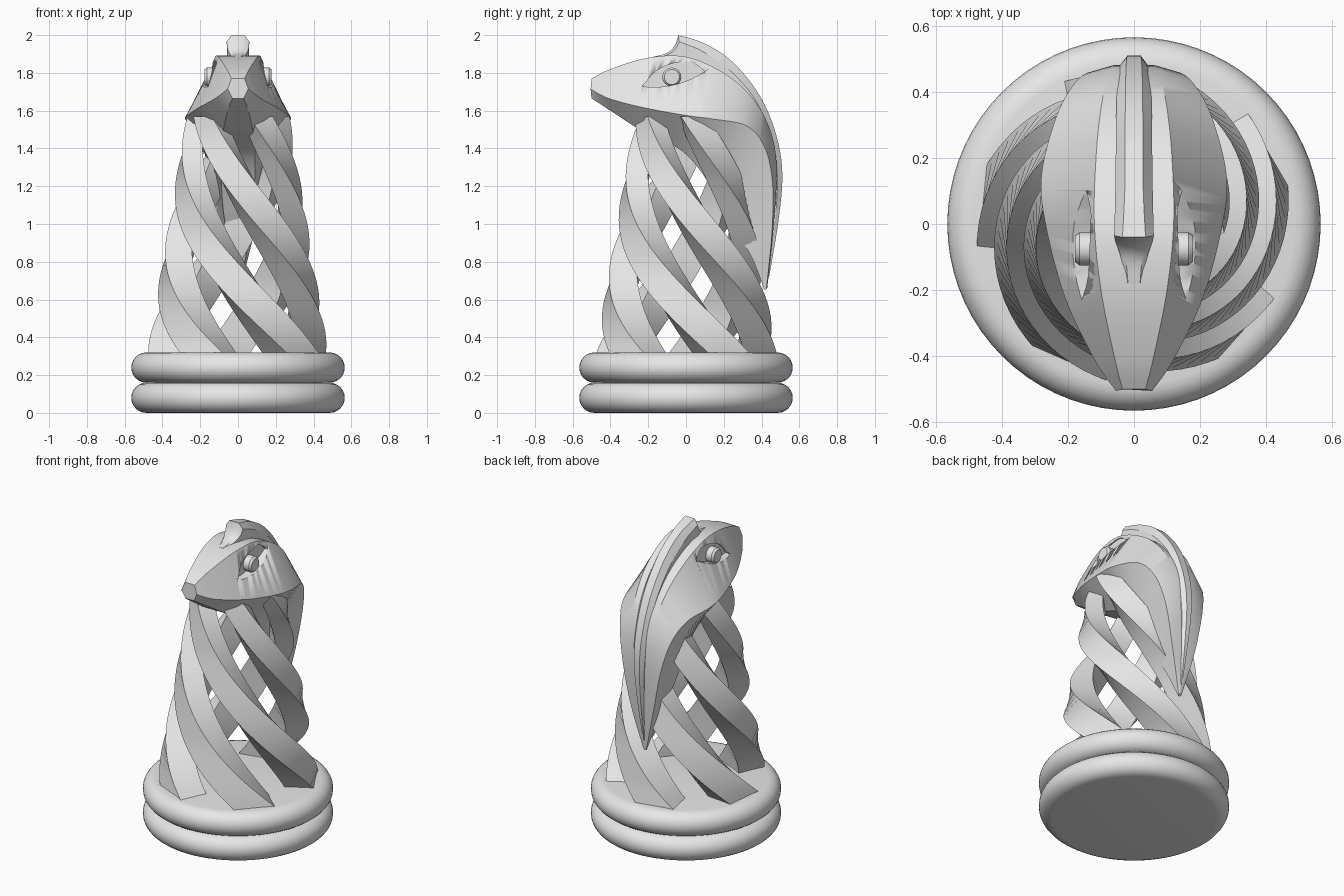
import bpy, bmesh, math
from mathutils import Vector

grey = bpy.data.materials.new("light_grey")
grey.diffuse_color = (0.8, 0.8, 0.8, 1)


def finish(bm, name, angle=30):
    """Turn a bmesh into a shaded object."""
    bmesh.ops.recalc_face_normals(bm, faces=bm.faces)
    me = bpy.data.meshes.new(name)
    bm.to_mesh(me)
    bm.free()
    me.materials.append(grey)
    ob = bpy.data.objects.new(name, me)
    bpy.context.collection.objects.link(ob)
    bpy.ops.object.select_all(action='DESELECT')
    ob.select_set(True)
    bpy.context.view_layer.objects.active = ob
    bpy.ops.object.shade_smooth_by_angle(angle=math.radians(angle))
    return ob


def loft(rings, name, angle=30):
    """Skin closed rings of points and cap both ends."""
    bm = bmesh.new()
    vs = [[bm.verts.new(p) for p in r] for r in rings]
    n = len(vs[0])
    for a, b in zip(vs, vs[1:]):
        for i in range(n):
            j = (i + 1) % n
            bm.faces.new((a[i], a[j], b[j], b[i]))
    bm.faces.new(vs[0])
    bm.faces.new(vs[-1])
    return finish(bm, name, angle)


def smooth(rows, steps=6):
    """Catmull-Rom interpolation through rows of numbers."""
    out = []
    for k in range(len(rows) - 1):
        p0, p1 = rows[max(k - 1, 0)], rows[k]
        p2, p3 = rows[k + 1], rows[min(k + 2, len(rows) - 1)]
        for s in range(steps):
            t = s / steps
            out.append([0.5 * (2 * b + (c - a) * t + (2 * a - 5 * b + 4 * c - d) * t * t
                               + (3 * b - a - 3 * c + d) * t ** 3)
                        for a, b, c, d in zip(p0, p1, p2, p3)])
    return out + [list(rows[-1])]


def mirrored_ring(row):
    """Row of (half width, y, z) triples -> ring symmetric about x = 0."""
    pts = [tuple(row[i:i + 3]) for i in range(0, len(row), 3)]
    return pts + [(-x, y, z) for x, y, z in reversed(pts)]


# Base: two stacked discs with fully rounded rims
for name, z0 in (("base_lower", 0.0), ("base_upper", 0.16)):
    prof = [(0.485 + 0.08 * math.sin(a), z0 + 0.08 - 0.08 * math.cos(a))
            for a in (math.pi * i / 12 for i in range(13))]
    loft([[(r * math.cos(t), r * math.sin(t), z) for t in (math.tau * k / 72 for k in range(72))]
          for r, z in prof], name)

# Five twisted, tapering bars
for k in range(5):
    rings = []
    for i in range(33):
        z = 0.31 + 1.26 * i / 32
        s = 1 - 0.344 * (z - 0.32)
        a = math.radians(173 + 72 * k - 131 * (z - 0.32))
        d = Vector((math.cos(a), math.sin(a), 0))
        t = Vector((-d.y, d.x, 0))
        rings.append([d * u * s + t * v * s + Vector((0, 0, z))
                      for u, v in ((0.464, 0.124), (0.464, -0.124), (0.29, -0.124), (0.29, 0.124))])
    loft(rings, "twisted_bar_%d" % (k + 1))

# Head and hood: ridge edge, side crease, underside edge, each (half width, y, z)
head_rows = [
    (0.035, -0.50, 1.77, 0.055, -0.505, 1.715, 0.030, -0.50, 1.665),
    (0.060, -0.40, 1.82, 0.120, -0.41, 1.665, 0.055, -0.40, 1.60),
    (0.100, -0.20, 1.88, 0.210, -0.22, 1.615, 0.080, -0.22, 1.485),
    (0.120, 0.00, 1.885, 0.268, 0.00, 1.575, 0.090, -0.04, 1.40),
    (0.115, 0.20, 1.80, 0.280, 0.15, 1.555, 0.090, 0.07, 1.29),
    (0.100, 0.35, 1.67, 0.237, 0.32, 1.52, 0.085, 0.15, 1.16),
    (0.080, 0.445, 1.50, 0.188, 0.415, 1.41, 0.075, 0.21, 1.05),
    (0.065, 0.48, 1.30, 0.140, 0.458, 1.22, 0.060, 0.27, 0.95),
    (0.040, 0.465, 1.00, 0.085, 0.455, 0.95, 0.040, 0.35, 0.82),
    (0.006, 0.43, 0.66, 0.010, 0.425, 0.655, 0.006, 0.415, 0.65)]
head = loft([mirrored_ring(r) for r in smooth(head_rows)], "head")

# Almond eye sockets cut into both sides, with a flat floor
outline = smooth([(-0.23, 1.728), (-0.17, 1.80), (-0.09, 1.845), (0.01, 1.86), (0.06, 1.84), (0.10, 1.805)], 3)
outline += smooth([(0.10, 1.805), (0.02, 1.765), (-0.06, 1.738), (-0.15, 1.725), (-0.23, 1.728)], 3)[1:-1]
for side in (-1, 1):
    cutter = loft([[(side * x, y, z) for y, z in outline] for x in (0.125, 0.4)], "socket_cutter")
    cutter.hide_render = True
    mod = head.modifiers.new("socket", 'BOOLEAN')
    mod.operation = 'DIFFERENCE'
    mod.solver = 'EXACT'
    mod.object = cutter
    bpy.context.view_layer.objects.active = head
    bpy.ops.object.modifier_apply(modifier=mod.name)
    bpy.data.objects.remove(cutter)

    # Eye: short round stud standing in the socket
    loft([[(side * x, -0.075 + r * math.cos(t), 1.778 + r * math.sin(t))
           for t in (math.tau * i / 24 for i in range(24))]
          for x, r in ((0.11, 0.05), (0.165, 0.05), (0.178, 0.04))],
         "eye_right" if side > 0 else "eye_left")

# Crest: flat top edge, wider shoulder, buried root
crest_rows = [
    (0.035, -0.04, 2.00, 0.060, -0.035, 1.965, 0.055, -0.03, 1.84),
    (0.028, 0.10, 1.955, 0.057, 0.085, 1.915, 0.055, 0.05, 1.82),
    (0.027, 0.25, 1.855, 0.055, 0.225, 1.82, 0.053, 0.17, 1.76),
    (0.026, 0.39, 1.68, 0.053, 0.365, 1.66, 0.050, 0.29, 1.62),
    (0.024, 0.475, 1.48, 0.048, 0.448, 1.47, 0.045, 0.38, 1.44),
    (0.020, 0.51, 1.27, 0.040, 0.483, 1.265, 0.036, 0.42, 1.25),
    (0.013, 0.49, 1.02, 0.024, 0.472, 1.02, 0.022, 0.42, 1.01),
    (0.003, 0.44, 0.72, 0.005, 0.432, 0.72, 0.004, 0.42, 0.72)]
loft([mirrored_ring(r) for r in smooth(crest_rows)], "crest")

# Hollow-curved front of the crest
front_rows = [
    (0.018, -0.18, 1.884, 0.022, -0.18, 1.878, 0.022, -0.18, 1.85),
    (0.025, -0.10, 1.905, 0.040, -0.10, 1.895, 0.040, -0.10, 1.85),
    (0.030, -0.06, 1.945, 0.055, -0.058, 1.925, 0.050, -0.06, 1.85),
    (0.035, -0.04, 2.00, 0.060, -0.035, 1.965, 0.055, -0.03, 1.84)]
loft([mirrored_ring(r) for r in smooth(front_rows, 4)], "crest_front")
